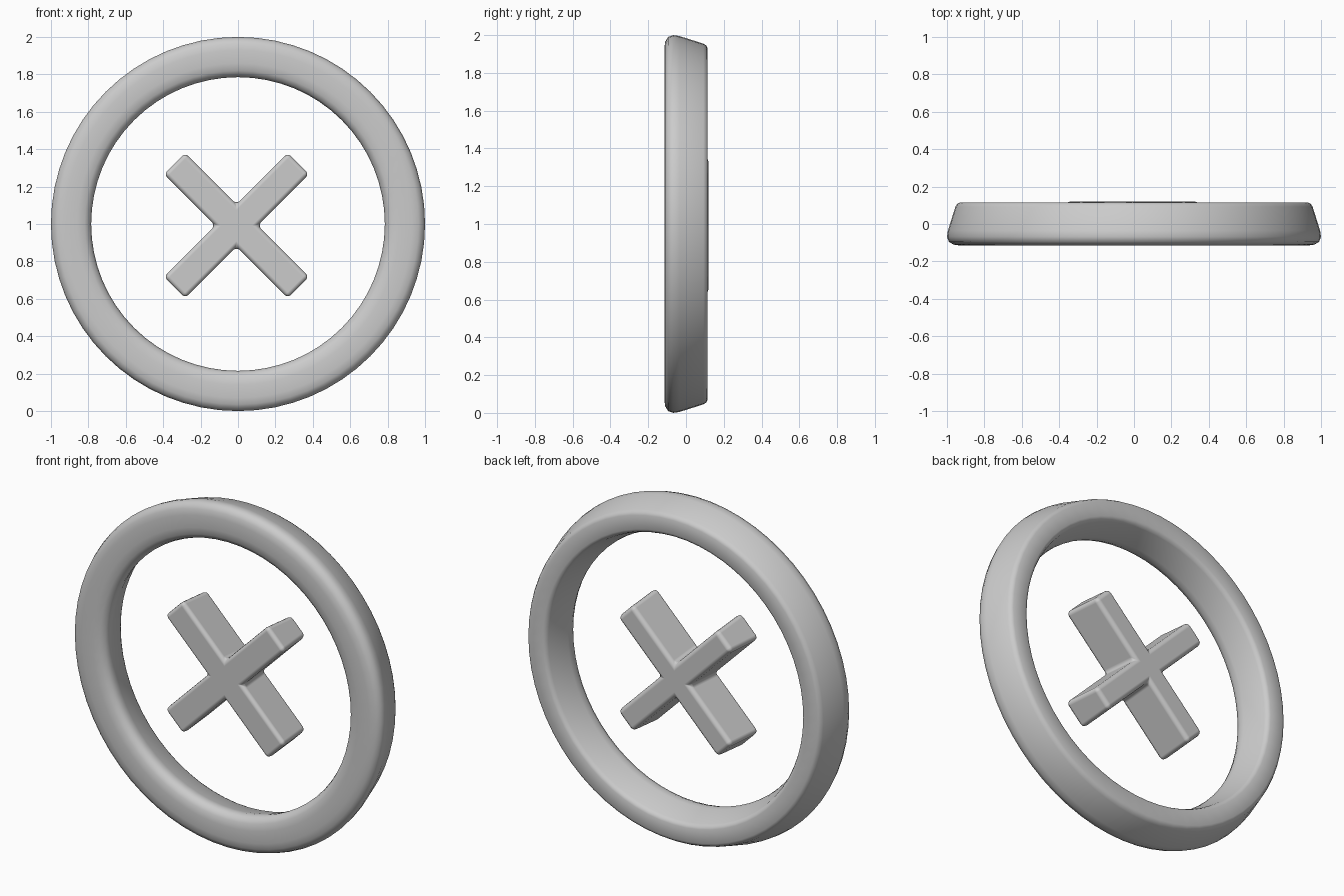
import bpy, bmesh, math
from mathutils import Vector

if "Cube" in bpy.data.objects:
    bpy.data.objects.remove(bpy.data.objects["Cube"])


def finish(bm, name, loc):
    bmesh.ops.recalc_face_normals(bm, faces=bm.faces)
    mesh = bpy.data.meshes.new(name)
    bm.to_mesh(mesh)
    bm.free()
    ob = bpy.data.objects.new(name, mesh)
    ob.location = loc
    bpy.context.collection.objects.link(ob)
    for p in mesh.polygons:
        p.use_smooth = True
    return ob


# Outer ring: rounded, back-tapered profile (radius, depth) lathed about y
profile = [(0.86, -0.115), (0.93, -0.115), (0.965, -0.11), (0.99, -0.095),
           (1.0, -0.068), (0.995, -0.035), (0.955, 0.092), (0.945, 0.108),
           (0.93, 0.115), (0.85, 0.115), (0.835, 0.108), (0.826, 0.092),
           (0.79, -0.035), (0.785, -0.065), (0.795, -0.092), (0.82, -0.109)]
SEG = 64
bm = bmesh.new()
rings = []
for i in range(SEG):
    a = 2 * math.pi * i / SEG
    rings.append([bm.verts.new((r * math.cos(a), y, r * math.sin(a))) for r, y in profile])
n = len(profile)
for i in range(SEG):
    A, B = rings[i], rings[(i + 1) % SEG]
    for j in range(n):
        bm.faces.new((A[j], A[(j + 1) % n], B[(j + 1) % n], B[j]))
finish(bm, "ring", (0, 0, 1.0))


# Cross: drafted plus outline turned 45 degrees
def outline(length, half):
    pts = []
    for k in range(4):
        a = math.radians(45 + 90 * k)
        d = Vector((math.cos(a), math.sin(a)))
        s = Vector((-d.y, d.x))
        pts += [d * length - s * half, d * length + s * half, d * half + s * half]
    return pts


bm = bmesh.new()
front = [bm.verts.new((p.x, -0.115, p.y)) for p in outline(0.47, 0.082)]
back = [bm.verts.new((p.x, 0.12, p.y)) for p in outline(0.455, 0.067)]
bm.faces.new(front)
bm.faces.new(back[::-1])
for i in range(12):
    j = (i + 1) % 12
    bm.faces.new((front[i], front[j], back[j], back[i]))
cross = finish(bm, "cross", (-0.008, 0, 0.992))
bev = cross.modifiers.new("round", 'BEVEL')
bev.width = 0.024
bev.segments = 3
bev.limit_method = 'ANGLE'
bev.harden_normals = True
